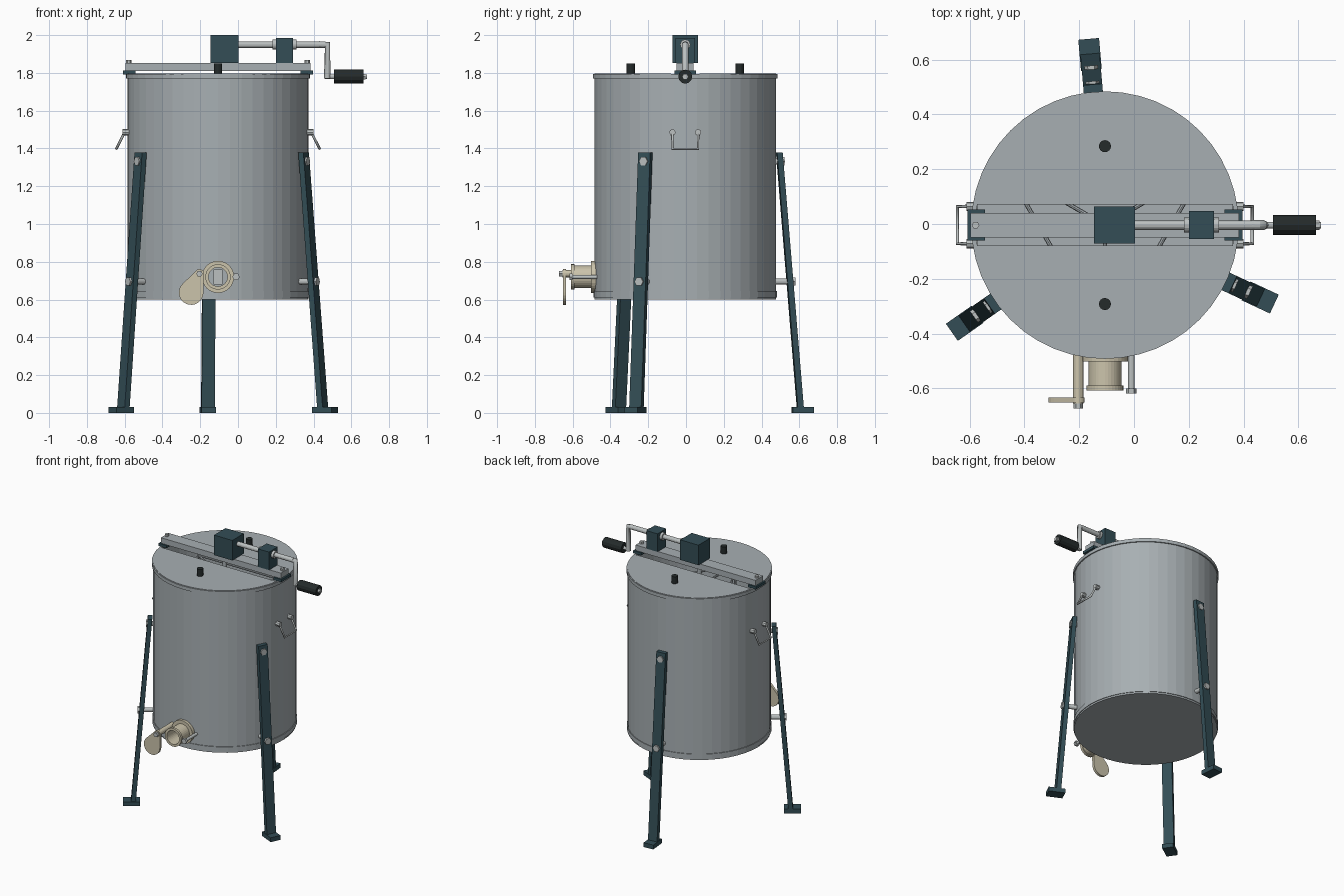
import bpy, bmesh, math
from mathutils import Vector, Matrix

if "Cube" in bpy.data.objects:
    bpy.data.objects.remove(bpy.data.objects["Cube"])

CX, CY = -0.106, -0.004          # drum axis


def material(name, rgb):
    m = bpy.data.materials.new(name)
    m.diffuse_color = (*rgb, 1)
    m.use_nodes = True
    m.node_tree.nodes["Principled BSDF"].inputs["Base Color"].default_value = m.diffuse_color
    return m


STEEL = material("brushed steel", (0.39, 0.43, 0.45))
BOLT = material("bright steel", (0.50, 0.53, 0.53))
TEAL = material("dark teal paint", (0.033, 0.075, 0.092))
BLACK = material("black plastic", (0.018, 0.024, 0.024))
CREAM = material("cream plastic", (0.60, 0.55, 0.41))


def finish(bm, name, mat, matrix=None):
    bmesh.ops.recalc_face_normals(bm, faces=bm.faces)
    me = bpy.data.meshes.new(name)
    bm.to_mesh(me)
    bm.free()
    me.materials.append(mat)
    ob = bpy.data.objects.new(name, me)
    bpy.context.collection.objects.link(ob)
    if matrix:
        ob.matrix_world = matrix
    return ob


def prism(name, points, extrude, mat, matrix=None):
    bm = bmesh.new()
    face = bm.faces.new([bm.verts.new(p) for p in points])
    ext = bmesh.ops.extrude_face_region(bm, geom=[face], use_keep_orig=True)
    verts = [v for v in ext["geom"] if isinstance(v, bmesh.types.BMVert)]
    bmesh.ops.translate(bm, verts=verts, vec=extrude)
    return finish(bm, name, mat, matrix)


def box(name, lo, hi, mat, matrix=None):
    (x0, y0, z0), (x1, y1, z1) = lo, hi
    pts = [(x0, y0, z0), (x1, y0, z0), (x1, y1, z0), (x0, y1, z0)]
    return prism(name, pts, (0, 0, z1 - z0), mat, matrix)


def cyl(name, a, b, r, mat, segs=16, matrix=None):
    a, b = Vector(a), Vector(b)
    q = (b - a).to_track_quat('Z', 'Y')
    pts = [a + q @ Vector((r * math.cos(t), r * math.sin(t), 0))
           for t in (2 * math.pi * i / segs for i in range(segs))]
    return prism(name, pts, b - a, mat, matrix)


def lathe(name, profile, mat, segs, matrix):
    """Spin a closed (radius, height) outline around local z."""
    bm = bmesh.new()
    vs = [bm.verts.new((r, 0, z)) for r, z in profile]
    edges = [bm.edges.new((vs[i], vs[(i + 1) % len(vs)])) for i in range(len(vs))]
    bmesh.ops.spin(bm, geom=vs + edges, cent=(0, 0, 0), axis=(0, 0, 1),
                   angle=2 * math.pi, steps=segs, use_merge=True)
    bmesh.ops.remove_doubles(bm, verts=bm.verts, dist=1e-5)
    return finish(bm, name, mat, matrix)


def tube(name, points, r, mat):
    """Bent round wire."""
    cu = bpy.data.curves.new(name, 'CURVE')
    cu.dimensions = '3D'
    cu.bevel_depth, cu.bevel_resolution, cu.use_fill_caps = r, 2, True
    sp = cu.splines.new('POLY')
    sp.points.add(len(points) - 1)
    for p, co in zip(sp.points, points):
        p.co = (*co, 1)
    cu.materials.append(mat)
    ob = bpy.data.objects.new(name, cu)
    bpy.context.collection.objects.link(ob)
    return ob


AXIS = Matrix.Translation((CX, CY, 0))

# Drum: hollow body with floor, plus rolled rims
lathe("drum", [(0.0, 0.60), (0.48, 0.60), (0.48, 1.79), (0.472, 1.79),
               (0.472, 0.645), (0.0, 0.645)], STEEL, 48, AXIS)
lathe("top_rim", [(0.474, 1.77), (0.488, 1.77), (0.488, 1.795), (0.474, 1.795)],
      STEEL, 48, AXIS)
lathe("bottom_rim", [(0.475, 0.612), (0.485, 0.612), (0.485, 0.645), (0.475, 0.645)],
      STEEL, 48, AXIS)

# Two lid halves with a knob each, leaving a slot under the beam
R, SLOT = 0.481, 0.075
a0 = math.asin(SLOT / R)
for s, side in ((1, "back"), (-1, "front")):
    arc = [a0 + (math.pi - 2 * a0) * i / 24 for i in range(25)]
    prism(side + "_lid", [(R * math.cos(t), s * R * math.sin(t), 1.786) for t in arc],
          (0, 0, 0.012), STEEL, AXIS)
    cyl(side + "_lid_knob", (0, s * 0.288, 1.795), (0, s * 0.288, 1.85), 0.022,
        BLACK, 16, AXIS)

# Inner basket: shaft, spokes and cage rods
cyl("basket_shaft", (0, 0, 0.64), (0, 0, 1.86), 0.016, STEEL, 12, AXIS)
for k in range(3):
    t = math.radians(30 + 120 * k)
    u = math.radians(150 + 120 * k)
    p = (0.42 * math.cos(t), 0.42 * math.sin(t))
    q = (0.42 * math.cos(u), 0.42 * math.sin(u))
    for z in (0.72, 1.66):
        cyl("basket_spoke", (0, 0, z), (*p, z), 0.008, STEEL, 8, AXIS)
        cyl("basket_rail", (*p, z), (*q, z), 0.008, STEEL, 8, AXIS)
    cyl("basket_post", (*p, 0.72), (*p, 1.66), 0.008, STEEL, 8, AXIS)

# Cross beam on end brackets
box("cross_beam", (-0.49, -0.045, 1.81), (0.49, 0.045, 1.852), STEEL, AXIS)
for s in (-1, 1):
    x0, x1 = sorted((s * 0.437, s * 0.502))
    box("beam_bracket", (x0, -0.056, 1.792), (x1, 0.056, 1.812), TEAL, AXIS)
    cyl("beam_bolt", (s * 0.472, 0, 1.85), (s * 0.472, 0, 1.868), 0.014, BOLT, 6, AXIS)

# Gearbox, bearing block and crank
box("gearbox", (-0.146, CY - 0.067, 1.852), (0.003, CY + 0.067, 2.0), TEAL)
box("bearing_block", (0.2, CY - 0.051, 1.852), (0.292, CY + 0.051, 1.985), TEAL)
cyl("crank_shaft", (0, CY, 1.95), (0.46, CY, 1.95), 0.017, BOLT)
for x in (0.182, 0.292):
    cyl("shaft_collar", (x, CY, 1.95), (x + 0.018, CY, 1.95), 0.027, BOLT)
tube("crank_arm", [(0.43, CY, 1.95), (0.473, CY, 1.95), (0.473, CY, 1.77)], 0.018, BOLT)
cyl("grip_rod", (0.46, CY, 1.78), (0.682, CY, 1.78), 0.012, BOLT)
cyl("grip", (0.508, CY, 1.78), (0.664, CY, 1.78), 0.037, BLACK, 12)
cyl("grip_nut", (0.664, CY, 1.78), (0.676, CY, 1.78), 0.017, BOLT, 6)

# Carrying handles on both sides
for s in (-1, 1):
    xi, xo = CX + s * 0.494, CX + s * 0.538
    ys = (CY - 0.068, CY + 0.068)
    tube("carry_handle", [(xi, ys[0], 1.485), (xo, ys[0], 1.398),
                          (xo, ys[1], 1.398), (xi, ys[1], 1.485)], 0.007, BOLT)
    for y in ys:
        cyl("handle_mount", (CX + s * 0.465, y, 1.485), (CX + s * 0.505, y, 1.485),
            0.017, BOLT, 8)

# Three splayed legs with feet, bolts and spacers
for deg in (95, 215, 335):
    M = AXIS @ Matrix.Rotation(math.radians(deg), 4, 'Z')
    prism("leg", [(0.596, -0.035, 0.02), (0.628, -0.035, 0.02),
                  (0.515, -0.035, 1.378), (0.485, -0.035, 1.378)], (0, 0.07, 0), TEAL, M)
    box("foot", (0.568, -0.038, 0), (0.682, 0.038, 0.032), TEAL, M)
    for z, r_in, r_out in ((1.332, 0.47, 0.527), (0.695, 0.47, 0.584)):
        cyl("leg_spacer", (r_in, 0, z), (r_out - 0.02, 0, z), 0.016, BOLT, 12, M)
        cyl("leg_bolt", (r_out - 0.02, 0, z), (r_out, 0, z), 0.025, BOLT, 6, M)

# Honey spout: flanged pipe pointing forward
SZ = 0.72
SPOUT = Matrix.Translation((CX, 0, SZ)) @ Matrix.Rotation(math.pi / 2, 4, 'X')
lathe("spout", [(0.05, 0.46), (0.085, 0.46), (0.085, 0.502), (0.06, 0.502),
                (0.06, 0.59), (0.067, 0.59), (0.067, 0.608), (0.05, 0.608)],
      CREAM, 32, SPOUT)
box("spout_inner_post", (CX - 0.025, -0.51, 0.68), (CX + 0.025, -0.48, 0.76), BOLT)

# Gate pivot, teardrop gate and retaining bolt
PX, PZ = -0.204, 0.737
cyl("gate_pivot", (PX, -0.46, PZ), (PX, -0.655, PZ), 0.019, CREAM)
cyl("gate_pivot_bolt", (PX, -0.65, PZ), (PX, -0.673, PZ), 0.017, BOLT, 6)
big, small = (-0.248, 0.637, 0.065), (PX, PZ, 0.024)
d = math.atan2(small[1] - big[1], small[0] - big[0])
outline = []
for (x, z, r), start, end in ((big, d + 1.15, d + 2 * math.pi - 1.15),
                              (small, d - 1.15, d + 1.15)):
    for i in range(17):
        t = start + (end - start) * i / 16
        outline.append((x + r * math.cos(t), -0.634, z + r * math.sin(t)))
prism("gate", outline, (0, -0.018, 0), CREAM)
cyl("gate_stop", (-0.01, -0.46, SZ), (-0.01, -0.60, SZ), 0.011, BOLT, 12)
cyl("gate_stop_bolt", (-0.01, -0.60, SZ), (-0.01, -0.618, SZ), 0.02, BOLT, 6)
